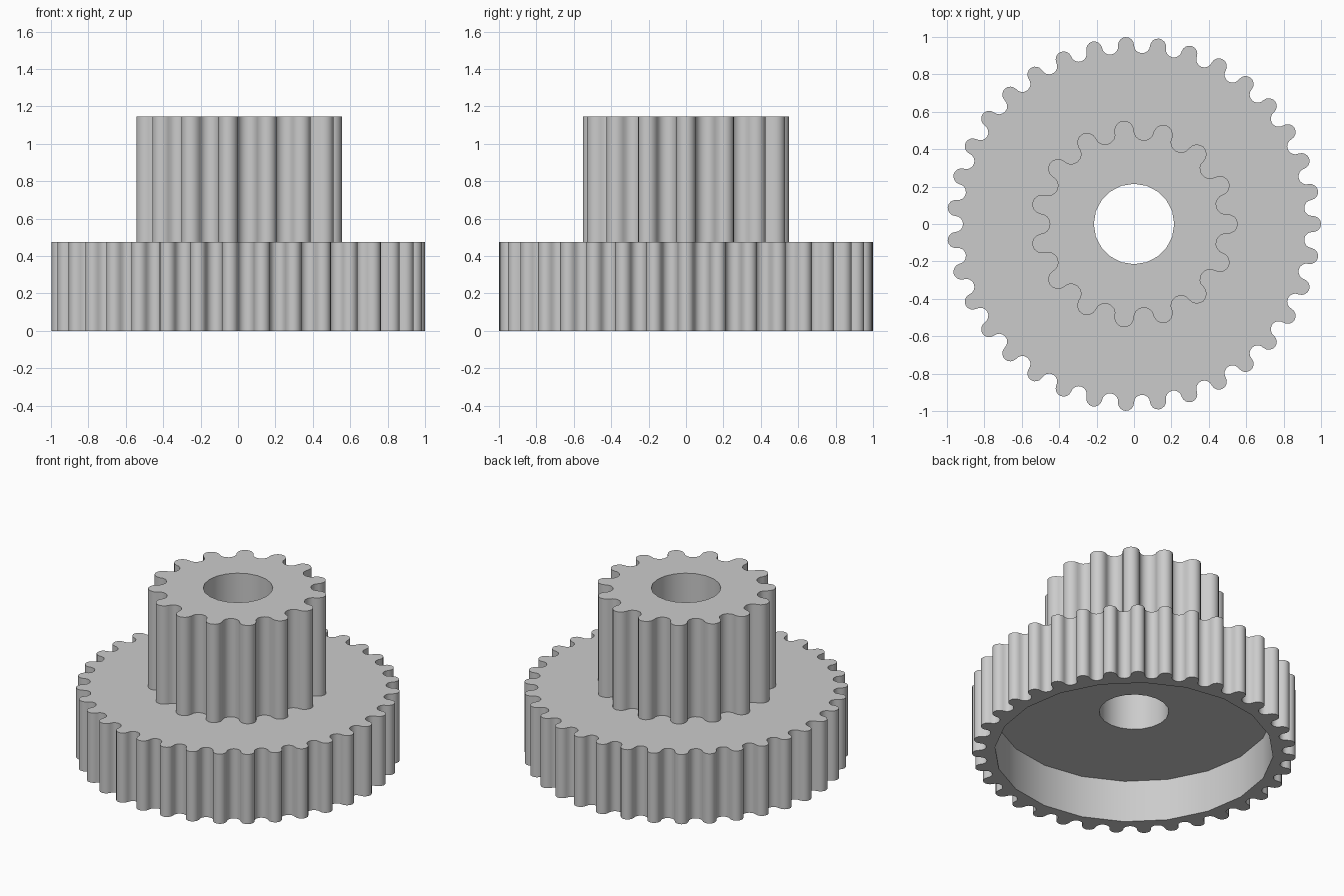
import bpy
import bmesh
import math

cube = bpy.data.objects.get("Cube")
if cube:
    bpy.data.objects.remove(cube, do_unlink=True)

LARGE_TOP, SMALL_TOP, RECESS_TOP = 0.475, 1.145, 0.287


def gear_outline(teeth, tip, steps=8):
    """Alternating outward and inward half circles around the pitch circle."""
    pitch = tip / (1 + math.pi / (2 * teeth))
    points = []
    for i in range(2 * teeth):
        side = 1 if i % 2 == 0 else -1
        mid = math.pi * i / teeth
        half = pitch * math.sin(math.pi / (2 * teeth))
        centre = pitch * math.cos(math.pi / (2 * teeth))
        reach = tip - centre if side > 0 else centre - (2 * pitch - tip)
        for k in range(steps):
            t = math.pi * k / steps
            u = centre + side * reach * math.sin(t)
            v = -half * math.cos(t)
            points.append((u * math.cos(mid) - v * math.sin(mid),
                           u * math.sin(mid) + v * math.cos(mid)))
    return points


def circle(radius, sides=20):
    return [(radius * math.cos(math.tau * i / sides),
             radius * math.sin(math.tau * i / sides)) for i in range(sides)]


bm = bmesh.new()


def ring(points, z):
    verts = [bm.verts.new((x, y, z)) for x, y in points]
    edges = [bm.edges.new((a, b)) for a, b in zip(verts, verts[1:] + verts[:1])]
    return verts, edges


def wall(low, high):
    a, b = low[0], high[0]
    for i in range(len(a)):
        j = (i + 1) % len(a)
        bm.faces.new((a[i], a[j], b[j], b[i]))


def flat(outer, inner, up):
    bmesh.ops.triangle_fill(bm, edges=outer[1] + inner[1], use_beauty=True,
                            normal=(0, 0, up))


large, small = gear_outline(35, 1.0), gear_outline(15, 0.555)
recess, bore = circle(0.86), circle(0.215)

# Large gear with its hollow underside
rim_low, rim_high = ring(large, 0), ring(large, LARGE_TOP)
recess_low, recess_high = ring(recess, 0), ring(recess, RECESS_TOP)
wall(rim_low, rim_high)
wall(recess_low, recess_high)
flat(rim_low, recess_low, -1)

# Small gear on top
hub_low, hub_high = ring(small, LARGE_TOP), ring(small, SMALL_TOP)
wall(hub_low, hub_high)
flat(rim_high, hub_low, 1)

# Shaft bore through both gears
bore_low, bore_high = ring(bore, RECESS_TOP), ring(bore, SMALL_TOP)
wall(bore_low, bore_high)
flat(recess_high, bore_low, -1)
flat(hub_high, bore_high, 1)

bmesh.ops.recalc_face_normals(bm, faces=bm.faces[:])
mesh = bpy.data.meshes.new("double_gear")
bm.to_mesh(mesh)
bm.free()
gear = bpy.data.objects.new("double_gear", mesh)
bpy.context.collection.objects.link(gear)

# Plain grey
grey = bpy.data.materials.new("grey")
grey.use_nodes = True
colour = (0.6, 0.6, 0.6, 1)
grey.diffuse_color = colour
grey.node_tree.nodes["Principled BSDF"].inputs["Base Color"].default_value = colour
mesh.materials.append(grey)

# Smooth teeth and bore, crisp rims
bpy.ops.object.select_all(action="DESELECT")
gear.select_set(True)
bpy.context.view_layer.objects.active = gear
bpy.ops.object.shade_smooth_by_angle(angle=math.radians(35))
